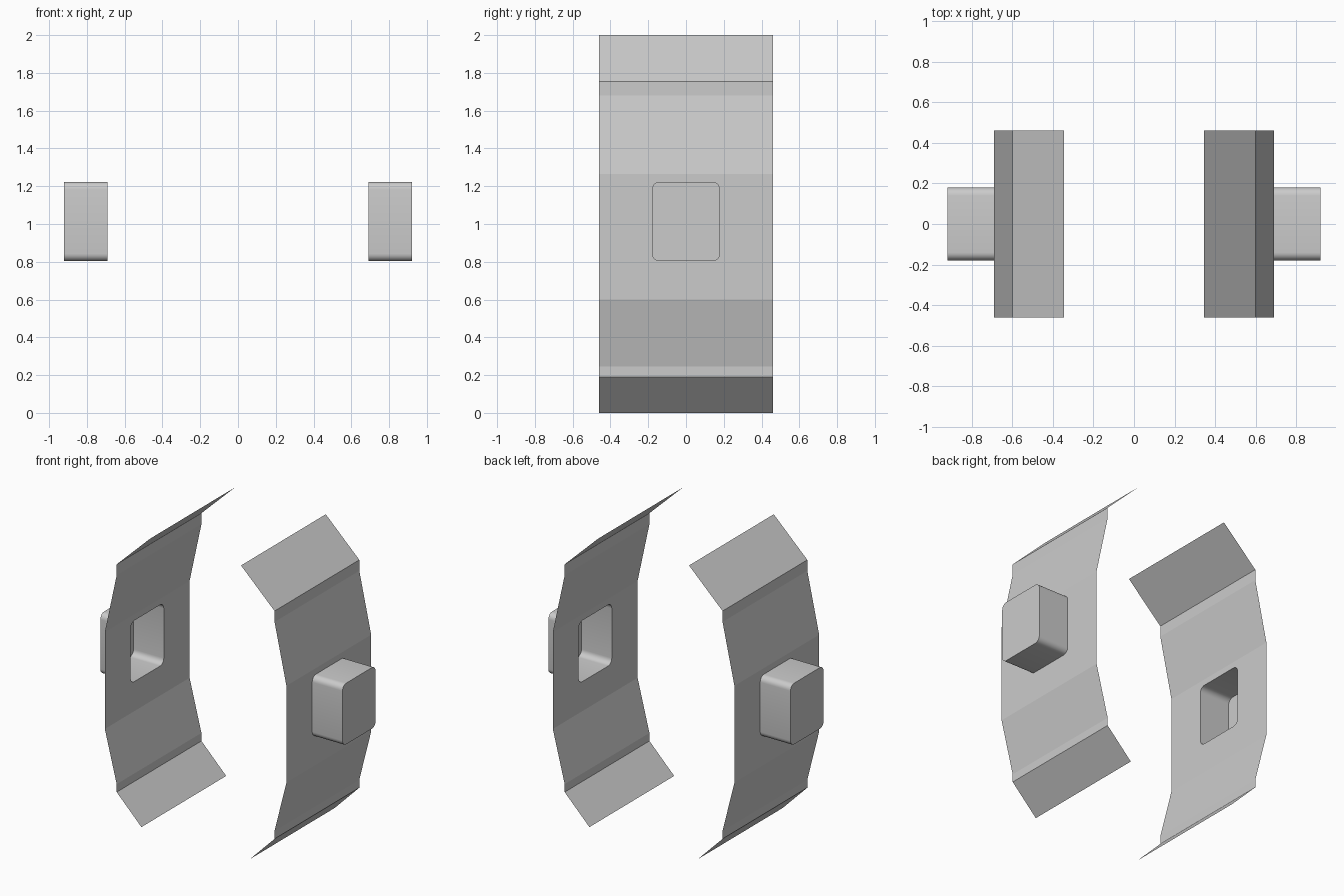
import bpy, bmesh
from math import sin, cos, pi
from mathutils import Vector

if "Cube" in bpy.data.objects:
    bpy.data.objects.remove(bpy.data.objects["Cube"])

HALF_DEPTH = 0.46
PANEL_X, POD_X = 0.69, 0.92
POD_CENTRE_Z, POD_HY, POD_HZ, RADIUS = 1.013, 0.18, 0.21, 0.04
# x, z profile of the right shell, bottom to top
PROFILE = [(0.412, 0), (0.60, 0.19), (0.60, 0.245), (PANEL_X, 0.60),
           (PANEL_X, 1.265), (0.60, 1.68), (0.60, 1.755), (0.345, 2.0)]


def rounded_loop(bm, x, steps=6):
    """Closed rounded rectangle of vertices in the yz plane."""
    verts = []
    for i, (sy, sz) in enumerate([(1, 1), (-1, 1), (-1, -1), (1, -1)]):
        for k in range(steps + 1):
            a = (i + k / steps) * pi / 2
            verts.append(bm.verts.new((
                x, sy * (POD_HY - RADIUS) + RADIUS * cos(a),
                POD_CENTRE_Z + sz * (POD_HZ - RADIUS) + RADIUS * sin(a))))
    return verts


def loop_edges(bm, verts):
    result = []
    for a, b in zip(verts, verts[1:] + verts[:1]):
        result.append(bm.edges.get((a, b)) or bm.edges.new((a, b)))
    return result


def finish(bm, name, outward):
    """Point faces outward, make the object and mirror it to the left."""
    bm.normal_update()
    for f in bm.faces:
        if f.normal.dot(outward(f)) < 0:
            f.normal_flip()
    mesh = bpy.data.meshes.new(name)
    bm.to_mesh(mesh)
    bm.free()
    ob = bpy.data.objects.new(name, mesh)
    bpy.context.collection.objects.link(ob)
    ob.modifiers.new("Mirror", 'MIRROR').use_mirror_merge = False
    return ob


# Folded thin shells, with a window in the tall middle panel
bm = bmesh.new()
rows = [[bm.verts.new((x, y, z)) for y in (-HALF_DEPTH, HALF_DEPTH)]
        for x, z in PROFILE]
for i, (lo, hi) in enumerate(zip(rows, rows[1:])):
    if i != 3:
        bm.faces.new((lo[0], lo[1], hi[1], hi[0]))
panel = loop_edges(bm, [rows[3][0], rows[3][1], rows[4][1], rows[4][0]])
window = loop_edges(bm, rounded_loop(bm, PANEL_X))
bmesh.ops.triangle_fill(bm, use_beauty=True, edges=panel + window,
                        normal=(1, 0, 0))
finish(bm, "side_shells", lambda f: Vector((1, 0, 0)))

# Hollow rounded side pods, open towards the inside
bm = bmesh.new()
inner, outer = rounded_loop(bm, PANEL_X), rounded_loop(bm, POD_X)
n = len(inner)
for i in range(n):
    j = (i + 1) % n
    bm.faces.new((inner[i], inner[j], outer[j], outer[i]))
bm.faces.new(outer)
core = Vector((PANEL_X, 0, POD_CENTRE_Z))
pods = finish(bm, "side_pods", lambda f: f.calc_center_median() - core)
bpy.context.view_layer.objects.active = pods
pods.select_set(True)
bpy.ops.object.shade_smooth_by_angle(angle=pi / 6)
